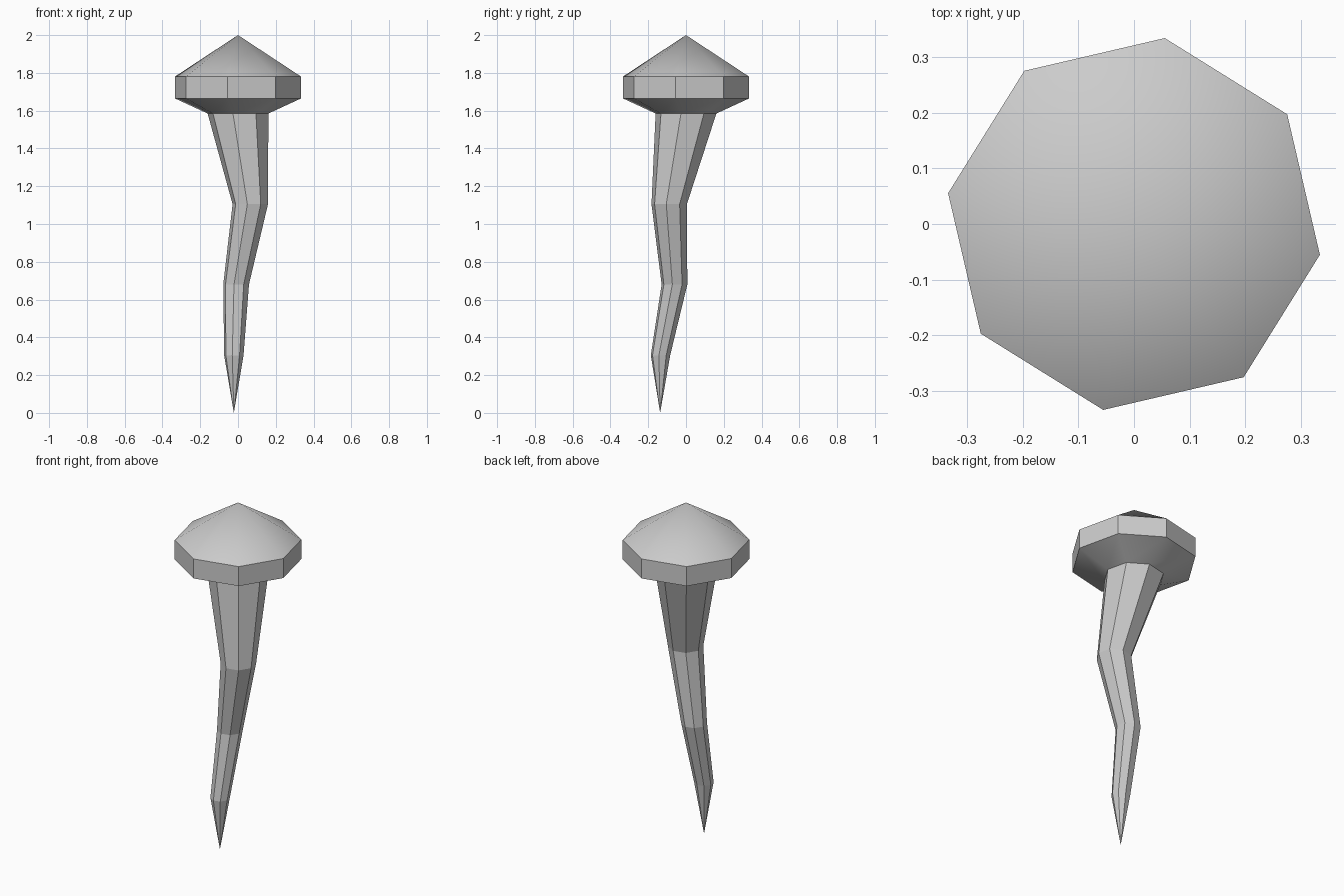
import bpy
import bmesh
from math import cos, sin, radians

if "Cube" in bpy.data.objects:
    bpy.data.objects.remove(bpy.data.objects["Cube"])

SIDES = 8
TURN = radians(-9.4)


def loft(name, sections, angle):
    """Bridge octagonal sections (x, y, z, radius); radius 0 makes a point."""
    bm = bmesh.new()
    rings = []
    for x, y, z, r in sections:
        if r == 0:
            rings.append([bm.verts.new((x, y, z))] * SIDES)
        else:
            steps = [TURN + radians(360 / SIDES * i) for i in range(SIDES)]
            rings.append([bm.verts.new((x + r * cos(a), y + r * sin(a), z)) for a in steps])
    for low, high in zip(rings, rings[1:]):
        for i in range(SIDES):
            j = (i + 1) % SIDES
            bm.faces.new(dict.fromkeys((low[i], low[j], high[j], high[i])))
    bmesh.ops.recalc_face_normals(bm, faces=bm.faces[:])
    mesh = bpy.data.meshes.new(name)
    bm.to_mesh(mesh)
    bm.free()
    obj = bpy.data.objects.new(name, mesh)
    bpy.context.collection.objects.link(obj)
    bpy.ops.object.select_all(action='DESELECT')
    bpy.context.view_layer.objects.active = obj
    obj.select_set(True)
    if angle:
        bpy.ops.object.shade_smooth_by_angle(angle=radians(angle))
    return obj


# Crooked shaft, from the tip up to the underside of the head
loft("shaft", [
    (-0.022, -0.137, 0.0, 0),
    (-0.022, -0.135, 0.305, 0.052),
    (-0.010, -0.061, 0.68, 0.069),
    (0.065, -0.089, 1.105, 0.095),
    (0, 0, 1.585, 0.163),
], 0)

# Wide head: flared underside, upright rim and pointed top
loft("head", [
    (0, 0, 1.585, 0.163),
    (0, 0, 1.665, 0.339),
    (0, 0, 1.78, 0.339),
    (0, 0, 2.0, 0),
], 30)
